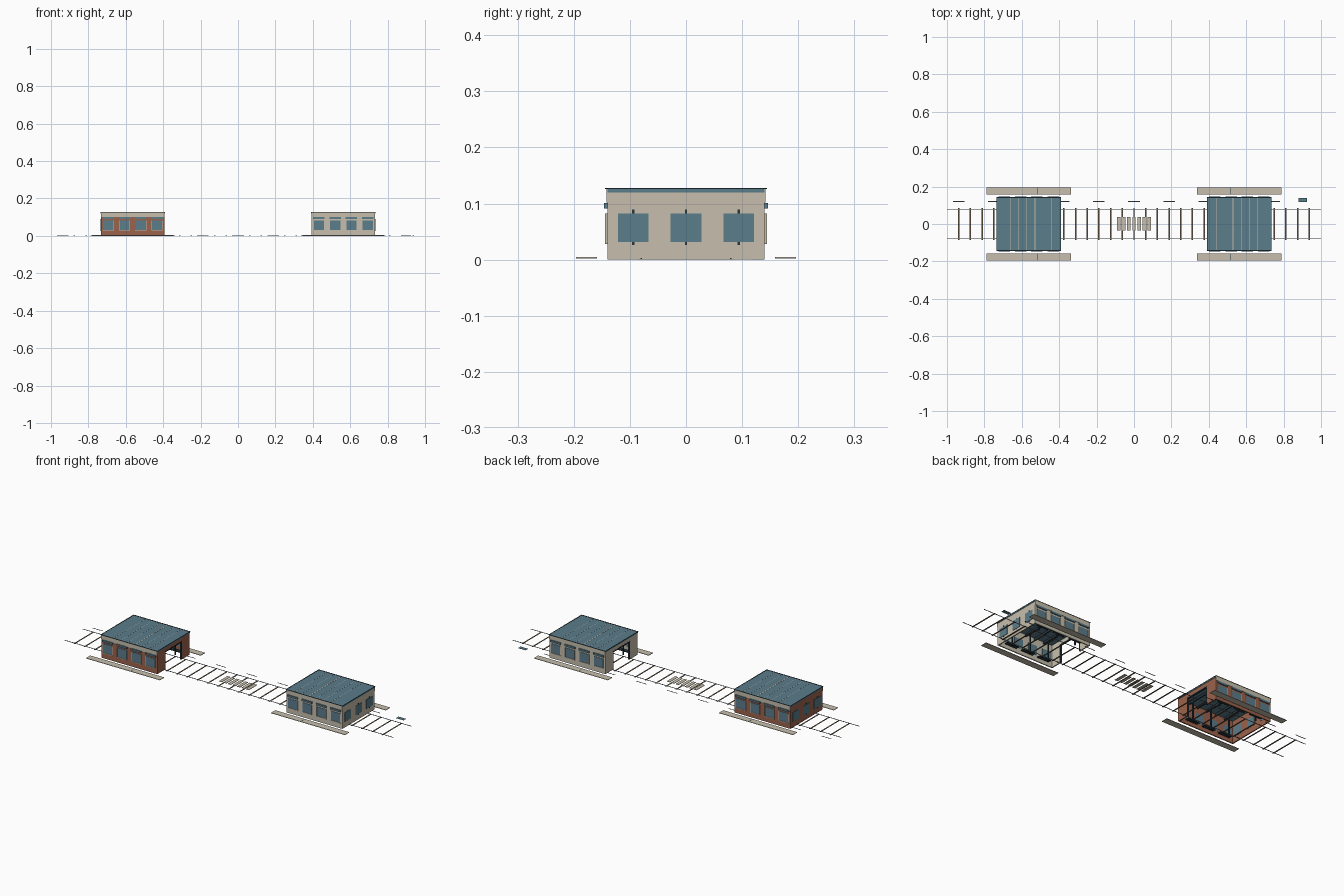
import bpy
import bmesh
from mathutils import Matrix, Vector

if "Cube" in bpy.data.objects:
    bpy.data.objects.remove(bpy.data.objects["Cube"], do_unlink=True)


def material(name, r, g, b):
    m = bpy.data.materials.new(name)
    m.use_nodes = True
    m.diffuse_color = (r, g, b, 1)
    m.node_tree.nodes["Principled BSDF"].inputs["Base Color"].default_value = (r, g, b, 1)
    return m


BLUE = material("slate blue", 0.105, 0.205, 0.26)
DARK = material("dark slate", 0.018, 0.035, 0.045)
BRICK = material("red brick", 0.33, 0.125, 0.075)
STONE = material("pale stone", 0.57, 0.52, 0.42)
WOOD = material("brown timber", 0.19, 0.135, 0.09)
STEEL = material("rail steel", 0.24, 0.31, 0.36)


def boxes(name, mat, items):
    """One object made of boxes, each given as (x0, x1, y0, y1, z0, z1)."""
    bm = bmesh.new()
    for x0, x1, y0, y1, z0, z1 in items:
        centre = Vector((x0 + x1, y0 + y1, z0 + z1)) / 2
        size = Matrix.Diagonal((abs(x1 - x0), abs(y1 - y0), abs(z1 - z0), 1))
        bmesh.ops.create_cube(bm, size=1, matrix=Matrix.Translation(centre) @ size)
    mesh = bpy.data.meshes.new(name)
    bm.to_mesh(mesh)
    bm.free()
    mesh.materials.append(mat)
    ob = bpy.data.objects.new(name, mesh)
    bpy.context.collection.objects.link(ob)
    return ob


def around(c, half):
    return c - half, c + half


# Track: rails, sleepers, crossing planks and the side dashes
boxes("rails", STEEL, [(-1, 1, *around(y, 0.0015), 0.001, 0.003) for y in (-0.08, 0.08)])
boxes("sleepers", WOOD, [(*around(i * 0.0625, 0.004), -0.086, 0.086, 0, 0.001)
                         for i in range(-15, 16)])
boxes("crossing_planks", STONE, [(*around(i * 0.0272, 0.009), -0.035, 0.037, 0.001, 0.003)
                                 for i in range(-3, 4)])
boxes("track_side_dashes", STEEL, [(*around(i * 0.1875, 0.031), *around(0.12, 0.002), 0, 0.001)
                                   for i in range(-5, 5)])
boxes("ground_cover", BLUE, [(0.88, 0.925, 0.117, 0.138, 0, 0.001)])

HX, HY, TOP, T = 0.17, 0.14, 0.12, 0.006   # half sizes, wall top, wall thickness
DOOR, DOOR_TOP = 0.075, 0.1
WIN, SILL, HEAD = 0.0275, 0.031, 0.082


def station(label, wall, side):
    """Shed with windows on three sides, open toward the middle of the track."""
    cx = side * 0.563

    def X(u):
        return cx + side * u

    def add(part, mat, items):
        boxes(f"{label}_{part}", mat, [(X(a), X(b), *rest) for a, b, *rest in items])

    # Walls, with a doorway in the inner end
    walls = [(-HX, HX, s * (HY - T), s * HY, 0, TOP) for s in (-1, 1)]
    walls += [(HX - T, HX, -HY + T, HY - T, 0, TOP)]
    walls += [(-HX, -HX + T, s * DOOR, s * (HY - T), 0, TOP) for s in (-1, 1)]
    walls += [(-HX, -HX + T, -DOOR, DOOR, DOOR_TOP, TOP)]
    add("walls", wall, walls)

    # Dark frame around the doorway
    frame = [(-HX - 0.001, -HX + T + 0.001, s * (DOOR - 0.006), s * DOOR, 0, DOOR_TOP)
             for s in (-1, 1)]
    frame += [(-HX - 0.001, -HX + T + 0.001, -DOOR, DOOR, DOOR_TOP - 0.006, DOOR_TOP)]
    add("door_frame", DARK, frame)

    # Windows, jambs, sills and awnings on the long sides
    glass, jambs, awnings, sills = [], [], [], []
    for s in (-1, 1):
        for i in range(4):
            u = (i - 1.5) * 0.087
            glass.append((*around(u, WIN), s * (HY - T - 0.001), s * (HY + 0.002), SILL, HEAD))
            awnings.append((*around(u, 0.031), s * HY, s * (HY + 0.006), 0.091, 0.101))
            sills.append((*around(u, 0.030), s * HY, s * (HY + 0.004), 0.028, SILL))
            jambs += [(*around(u + e * (WIN + 0.001), 0.001), s * HY, s * (HY + 0.004), SILL, HEAD)
                      for e in (-1, 1)]
    add("jambs", STONE, jambs)
    add("awnings", BLUE, awnings)
    add("sills", STONE, sills)

    # Windows and mullions in the outer end
    mullions = []
    for i in (-1, 0, 1):
        v = i * 0.094
        glass.append((HX - T - 0.001, HX + 0.002, *around(v, WIN), SILL, HEAD))
        mullions.append((HX, HX + 0.0015, *around(v, 0.002), 0.026, 0.089))
    add("windows", BLUE, glass)
    add("mullions", DARK, mullions)

    # Fascia bands on the long sides
    add("fascia", STONE, [(-HX, HX, s * HY, s * (HY + 0.002), 0.102, 0.126)
                          for s in (-1, 1)])

    # Roof slab, thin dark rim, ridge strip and fine seams
    add("roof", BLUE, [(-HX - 0.002, HX + 0.002, -HY, HY, TOP, 0.1265)])
    rim = [(-HX - 0.003, HX + 0.003, s * (HY - 0.001), s * (HY + 0.004), 0.126, 0.1274)
           for s in (-1, 1)]
    rim += [(s * (HX - 0.001), s * (HX + 0.003), -HY, HY, 0.126, 0.1274) for s in (-1, 1)]
    add("roof_rim", DARK, rim)
    add("roof_ridge", STONE, [(*around(-0.034, 0.002), -HY, HY, 0.126, 0.1272)])
    add("roof_seams", STONE, [(*around(u, 0.0006), -HY, HY, 0.126, 0.1268)
                              for u in (-0.12, -0.077, 0.01, 0.053, 0.096)])

    # Roof beams, columns and low benches inside
    add("roof_beams", DARK, [(*around(i * 0.056, 0.003), -HY + T, HY - T, 0.108, TOP)
                             for i in range(-2, 3)])
    add("columns", DARK, [(*around(i * 0.112, 0.003), *around(s * 0.1, 0.003), 0, 0.11)
                          for i in (-1, 0, 1) for s in (-1, 1)])
    add("benches", DARK, [(*around(i * 0.1, 0.035), *around(s * 0.116, 0.010), 0.014, 0.018)
                          for i in (-1, 0, 1) for s in (-1, 1)])

    # Platforms with one joint each
    platforms, joints = [], []
    for s in (-1, 1):
        platforms.append((-0.225, 0.225, s * 0.159, s * 0.196, 0.002, 0.0045))
        joints.append((*around(-0.046, 0.0012), s * 0.159, s * 0.196, 0.0035, 0.0047))
    add("platforms", STONE, platforms)
    add("platform_joints", DARK, joints)


station("brick_station", BRICK, -1)
station("stone_station", STONE, 1)
